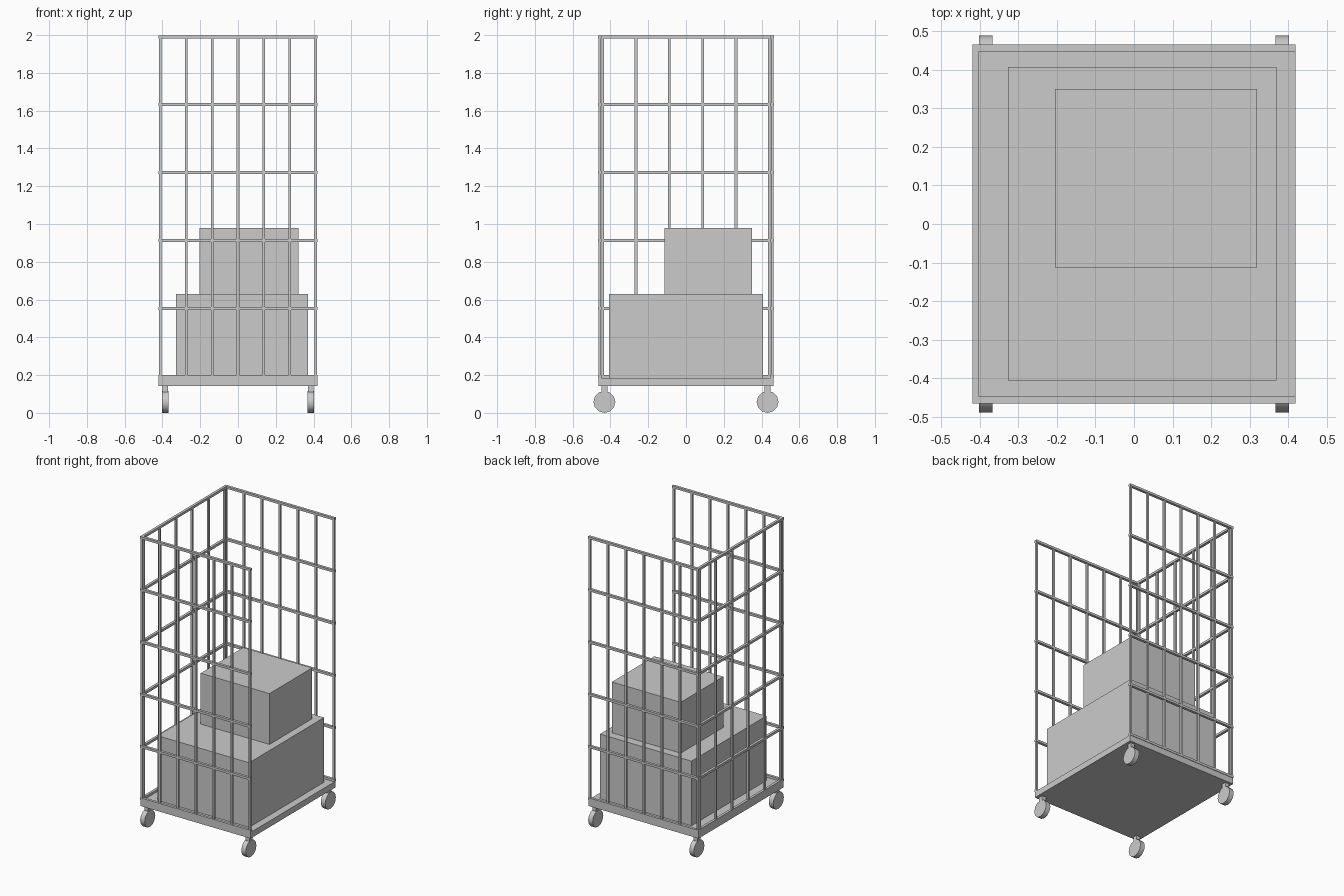
import bpy, math

if "Cube" in bpy.data.objects:
    bpy.data.objects.remove(bpy.data.objects["Cube"])

def box(name, lo, hi):
    bpy.ops.mesh.primitive_cube_add(size=1, location=[(a + b) / 2 for a, b in zip(lo, hi)])
    o = bpy.context.object
    o.name = name
    o.scale = [b - a for a, b in zip(lo, hi)]
    bpy.ops.object.transform_apply(location=False, rotation=False, scale=True)
    return o

DECK_Z, TOP_Z = 0.185, 2.0
RAIL, BAR = 0.009, 0.007          # half thicknesses
HX, HY = 0.42, 0.466
RAIL_Z = [0.193 + i * 0.3596 for i in range(6)]

# platform
box("deck", (-HX, -0.463, 0.143), (HX, 0.463, DECK_Z))

# front and back mesh panels
for side, s in (("front", -1), ("back", 1)):
    yc = s * (HY - RAIL)
    for i, z in enumerate(RAIL_Z):
        box(f"{side}_rail_{i}", (-HX, yc - RAIL, z - 0.008), (HX, yc + RAIL, z + 0.008))
    for i in range(7):
        x = -0.411 + i * 0.137
        box(f"{side}_bar_{i}", (x - BAR, yc - BAR, DECK_Z), (x + BAR, yc + BAR, TOP_Z - 0.004))

# left mesh panel (the right side stays open)
xc = -HX + RAIL
for i, z in enumerate(RAIL_Z):
    box(f"left_rail_{i}", (xc - RAIL, -0.448, z - 0.008), (xc + RAIL, 0.448, z + 0.008))
for i in range(6):
    y = -0.441 + i * 0.1764
    box(f"left_bar_{i}", (xc - BAR, y - BAR, DECK_Z), (xc + BAR, y + BAR, TOP_Z - 0.004))

# stacked cargo boxes
box("large_carton", (-0.327, -0.407, DECK_Z), (0.37, 0.408, 0.63))
box("small_carton", (-0.205, -0.113, 0.63), (0.319, 0.35, 0.98))

# casters
for sx in (-1, 1):
    for sy in (-1, 1):
        x, y = sx * 0.385, sy * 0.432
        box("caster_stem", (x - 0.015, y - 0.016, 0.09), (x + 0.015, y + 0.016, 0.144))
        bpy.ops.mesh.primitive_cylinder_add(vertices=12, radius=0.058, depth=0.034,
                                            location=(x, y, 0.058),
                                            rotation=(0, math.pi / 2, 0))
        bpy.context.object.name = "caster_wheel"
        bpy.ops.object.shade_smooth_by_angle(angle=math.radians(40))
